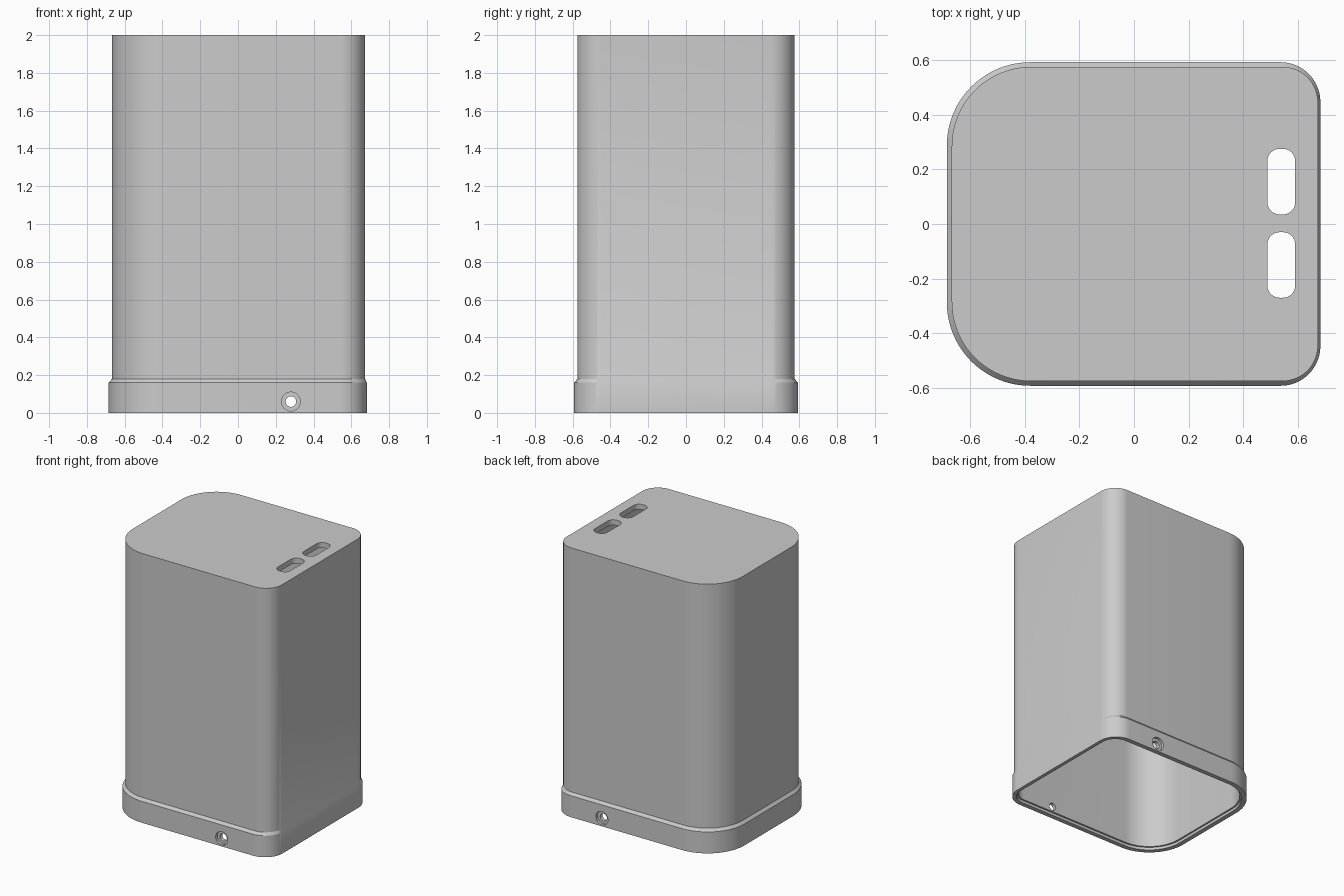
import bpy, bmesh, math

cube = bpy.data.objects.get("Cube")
if cube:
    bpy.data.objects.remove(cube, do_unlink=True)

grey = bpy.data.materials.new("plain grey")
grey.use_nodes = True
colour = (0.6, 0.6, 0.6, 1)
grey.diffuse_color = colour
grey.node_tree.nodes["Principled BSDF"].inputs["Base Color"].default_value = colour


def rounded_rect(x0, x1, y0, y1, r_left, r_right, steps=20):
    """Counter-clockwise outline with separate left and right corner radii."""
    corners = [(x1 - r_right, y1 - r_right, r_right, 0), (x0 + r_left, y1 - r_left, r_left, 1),
               (x0 + r_left, y0 + r_left, r_left, 2), (x1 - r_right, y0 + r_right, r_right, 3)]
    return [(cx + r * math.cos((q + i / steps) * math.pi / 2),
             cy + r * math.sin((q + i / steps) * math.pi / 2))
            for cx, cy, r, q in corners for i in range(steps + 1)]


def loft(name, rings):
    """Skin stacked (outline, z) rings and cap both ends."""
    bm = bmesh.new()
    loops = [[bm.verts.new((x, y, z)) for x, y in outline] for outline, z in rings]
    for a, b in zip(loops, loops[1:]):
        for i in range(len(a)):
            j = (i + 1) % len(a)
            bm.faces.new((a[i], a[j], b[j], b[i]))
    bm.faces.new(loops[0][::-1])
    bm.faces.new(loops[-1])
    bmesh.ops.recalc_face_normals(bm, faces=bm.faces)
    mesh = bpy.data.meshes.new(name)
    bm.to_mesh(mesh)
    bm.free()
    obj = bpy.data.objects.new(name, mesh)
    bpy.context.collection.objects.link(obj)
    mesh.materials.append(grey)
    return obj


def cylinder(name, radius, length, location):
    """Round cutter lying along y."""
    bpy.ops.mesh.primitive_cylinder_add(vertices=32, radius=radius, depth=length,
                                        location=location, rotation=(math.pi / 2, 0, 0))
    obj = bpy.context.object
    obj.name = name
    obj.data.materials.append(grey)
    return obj


def cut(target, cutter):
    bpy.ops.object.select_all(action="DESELECT")
    bpy.context.view_layer.objects.active = target
    target.select_set(True)
    mod = target.modifiers.new("cut", "BOOLEAN")
    mod.operation, mod.solver, mod.object = "DIFFERENCE", "EXACT", cutter
    bpy.ops.object.modifier_apply(modifier=mod.name)
    bpy.data.objects.remove(cutter, do_unlink=True)


def body_outline(inset):
    return rounded_rect(-0.667 + inset, 0.673 - inset, -0.575 + inset, 0.575 - inset,
                        0.29 - inset, 0.13 - inset)


# Outer housing with a wider, chamfered skirt
skirt = rounded_rect(-0.685, 0.682, -0.592, 0.592, 0.305, 0.145)
housing = loft("housing", [(skirt, 0), (skirt, 0.16), (body_outline(0), 0.18), (body_outline(0), 2)])

# Hollow interior, open below, with a shallow step at the rim
recess, wall = body_outline(0.017), body_outline(0.03)
cut(housing, loft("interior", [(recess, -0.1), (recess, 0.02), (wall, 0.02), (wall, 1.96)]))

# Two slots through the top
for y in (-0.15, 0.155):
    slot = rounded_rect(0.488, 0.59, y - 0.12, y + 0.12, 0.045, 0.045, 8)
    cut(housing, loft("slot", [(slot, 1.8), (slot, 2.1)]))

# Counterbored screw holes on the front and back of the skirt
for side in (-1, 1):
    cut(housing, cylinder("counterbore", 0.05, 0.04, (0.28, side * 0.592, 0.06)))
    cut(housing, cylinder("screw_hole", 0.028, 0.3, (0.28, side * 0.592, 0.06)))

bpy.context.view_layer.objects.active = housing
housing.select_set(True)
bpy.ops.object.shade_smooth_by_angle(angle=math.radians(25))
